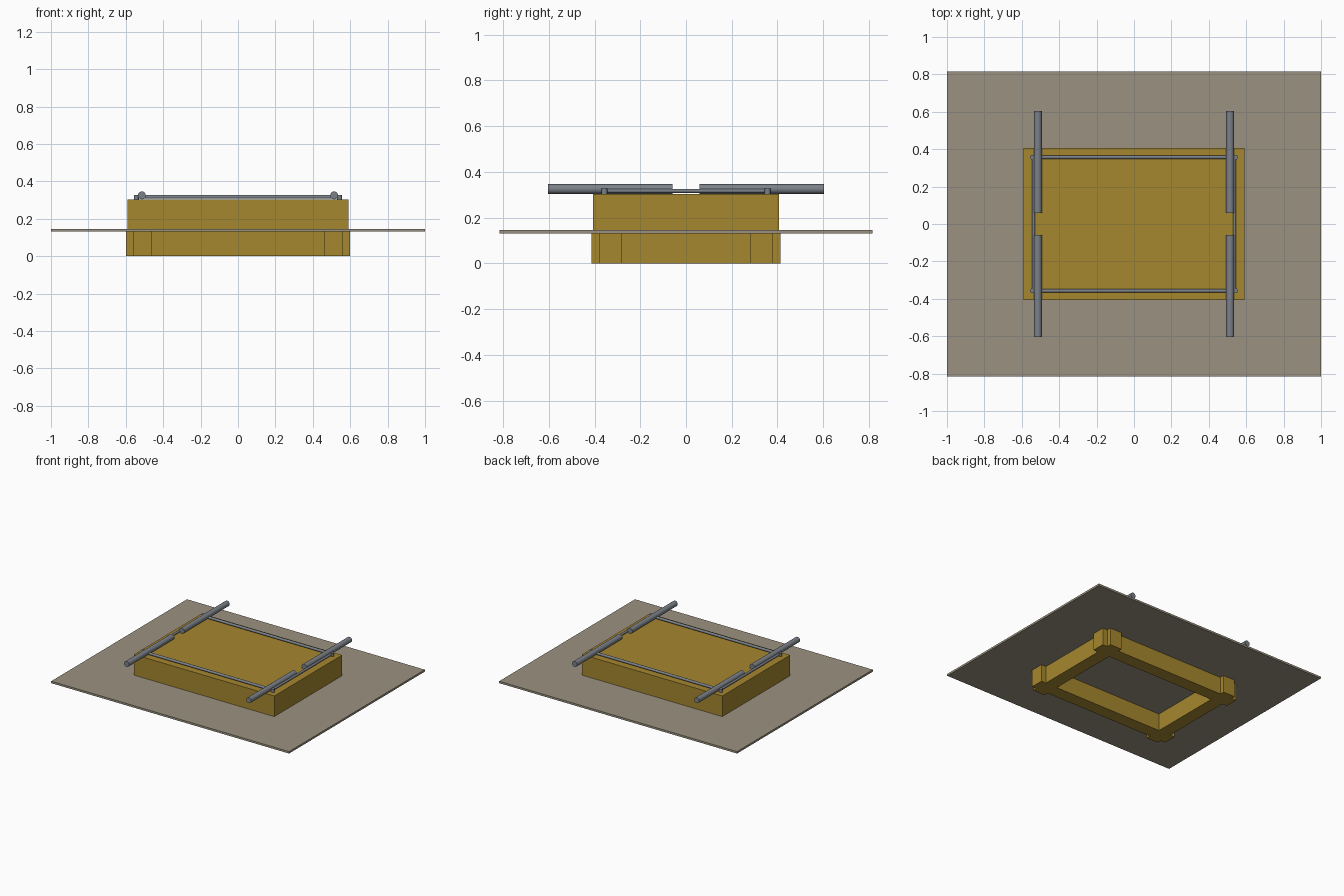
import bpy
import math

cube = bpy.data.objects.get("Cube")
if cube:
    bpy.data.objects.remove(cube, do_unlink=True)


def material(name, rgb):
    m = bpy.data.materials.new(name)
    m.use_nodes = True
    color = (*rgb, 1)
    m.diffuse_color = color
    m.node_tree.nodes["Principled BSDF"].inputs["Base Color"].default_value = color
    return m


GOLD = material("golden wood", (0.38, 0.245, 0.028))
BOARD = material("grey brown board", (0.33, 0.29, 0.22))
METAL = material("grey metal", (0.20, 0.22, 0.25))


def box(name, low, high, mat):
    center = [(a + b) / 2 for a, b in zip(low, high)]
    bpy.ops.mesh.primitive_cube_add(size=1, location=center)
    ob = bpy.context.object
    ob.name = name
    ob.scale = [b - a for a, b in zip(low, high)]
    bpy.ops.object.transform_apply(location=False, rotation=False, scale=True)
    ob.data.materials.append(mat)


def rod(name, center, length, radius, axis):
    turn = {"x": (0, math.pi / 2, 0), "y": (math.pi / 2, 0, 0), "z": (0, 0, 0)}[axis]
    bpy.ops.mesh.primitive_cylinder_add(vertices=24, radius=radius, depth=length,
                                        location=center, rotation=turn)
    ob = bpy.context.object
    ob.name = name
    ob.data.materials.append(METAL)
    bpy.ops.object.shade_smooth_by_angle()


# Flat board and the block on top of it
box("board", (-1, -0.815, 0.131), (1, 0.815, 0.146), BOARD)
box("top_block", (-0.59, -0.407, 0.146), (0.59, 0.407, 0.303), GOLD)

# Crossing beams that form the base frame
for s, side in ((-1, "front"), (1, "back")):
    y = s * 0.33
    box(side + "_beam", (-0.6, y - 0.05, 0), (0.6, y + 0.05, 0.131), GOLD)
for s, side in ((-1, "right"), (1, "left")):
    x = s * 0.51
    box(side + "_beam", (x - 0.05, -0.414, 0), (x + 0.05, 0.414, 0.131), GOLD)

# Thin rail around the top, with corner pins
RAIL_Z = 0.317
for s, side in ((-1, "front"), (1, "back")):
    rod(side + "_rail", (0, s * 0.357, RAIL_Z), 1.09, 0.01, "x")
for s, side in ((-1, "right"), (1, "left")):
    rod(side + "_rail", (s * 0.537, 0, RAIL_Z), 0.72, 0.009, "y")
    for t, end in ((-1, "front"), (1, "back")):
        rod(f"{end}_{side}_pin", (s * 0.543, t * 0.357, 0.315), 0.026, 0.013, "z")
        # Carrying handles
        rod(f"{end}_{side}_handle", (s * 0.514, t * 0.332, 0.325), 0.545, 0.021, "y")
